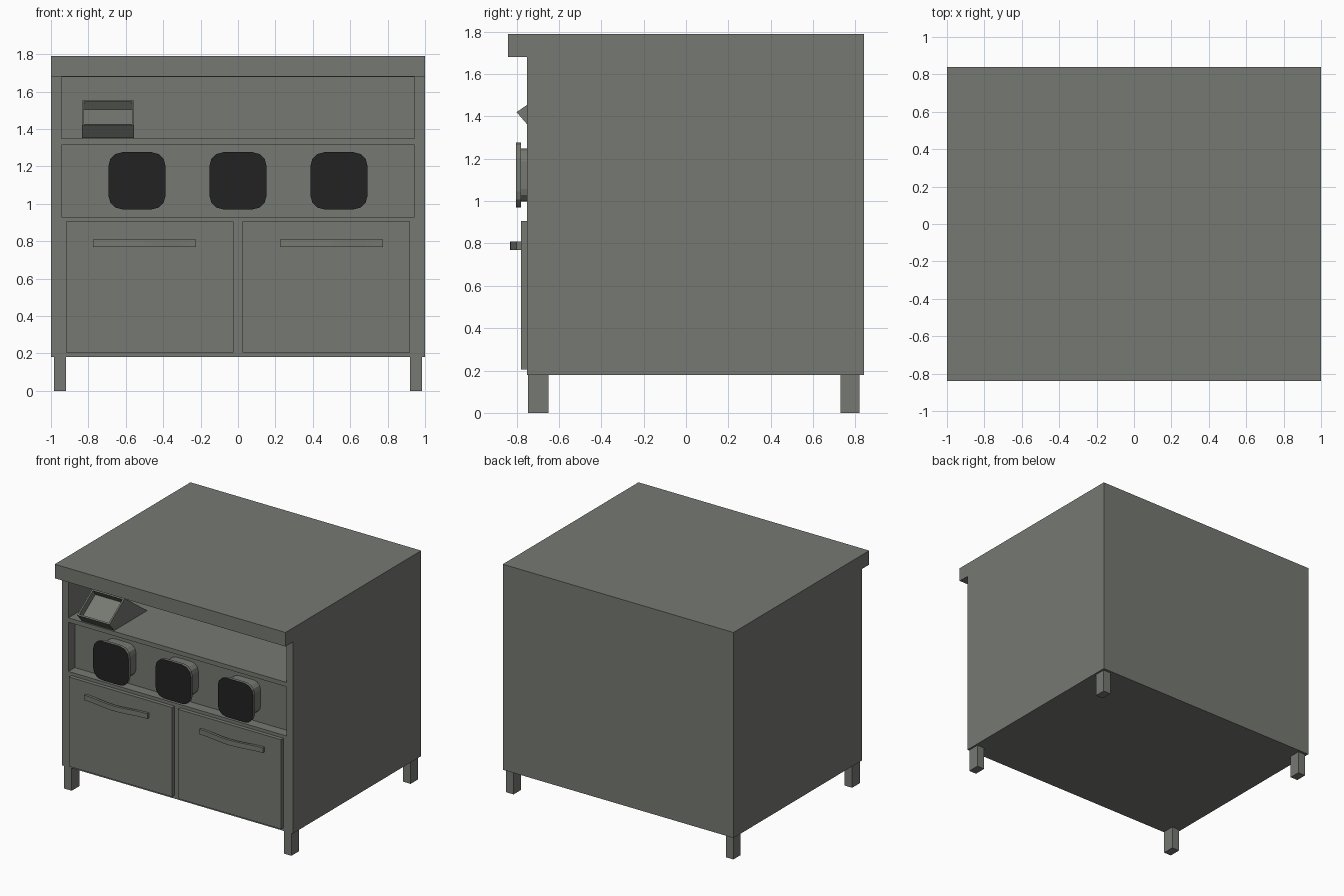
import bpy, bmesh, math
from mathutils import Vector

if "Cube" in bpy.data.objects:
    bpy.data.objects.remove(bpy.data.objects["Cube"])


def material(name, rgb):
    m = bpy.data.materials.new(name)
    m.diffuse_color = (*rgb, 1)
    m.use_nodes = True
    m.node_tree.nodes["Principled BSDF"].inputs["Base Color"].default_value = m.diffuse_color
    return m


GREY = material("warm grey", (0.181, 0.191, 0.168))
BLACK = material("near black", (0.016, 0.016, 0.016))


def prism(name, pts, offset):
    """Extrude a closed outline of 3D points along an offset vector."""
    bm = bmesh.new()
    face = bm.faces.new([bm.verts.new(p) for p in pts])
    ext = bmesh.ops.extrude_face_region(bm, geom=[face])
    moved = [g for g in ext["geom"] if isinstance(g, bmesh.types.BMVert)]
    bmesh.ops.translate(bm, verts=moved, vec=Vector(offset))
    bmesh.ops.recalc_face_normals(bm, faces=bm.faces[:])
    me = bpy.data.meshes.new(name)
    bm.to_mesh(me)
    bm.free()
    me.materials.append(GREY)
    ob = bpy.data.objects.new(name, me)
    bpy.context.collection.objects.link(ob)
    return ob


def box(name, x0, x1, y0, y1, z0, z1):
    return prism(name, [(x0, y0, z0), (x1, y0, z0), (x1, y1, z0), (x0, y1, z0)], (0, 0, z1 - z0))


def rounded_square(cx, cz, half, r, y, seg=3):
    pts = []
    for i, (sx, sz) in enumerate([(1, 1), (-1, 1), (-1, -1), (1, -1)]):
        for k in range(seg + 1):
            a = math.pi / 2 * (i + k / seg)
            pts.append((cx + sx * (half - r) + r * math.cos(a), y,
                        cz + sz * (half - r) + r * math.sin(a)))
    return pts


# Cabinet body with overhanging top, shelf opening and knob panel recess
body = prism("cabinet_body", [(-1, y, z) for y, z in [
    (-0.75, 0.18), (0.84, 0.18), (0.84, 1.79), (-0.84, 1.79), (-0.84, 1.68), (-0.75, 1.68)]], (2, 0, 0))
cutters = [box("shelf_cutter", -0.945, 0.945, -0.8, 0.78, 1.35, 1.678),
           box("panel_cutter", -0.945, 0.945, -0.8, -0.67, 0.93, 1.315)]
bpy.context.view_layer.objects.active = body
for c in cutters:
    c.hide_render = True
    mod = body.modifiers.new("cut", "BOOLEAN")
    mod.operation = "DIFFERENCE"
    mod.solver = "EXACT"
    mod.object = c
    bpy.ops.object.modifier_apply(modifier=mod.name)
    bpy.data.objects.remove(c)

for side, s in (("left", -1), ("right", 1)):
    # Legs
    for end, y0, y1 in (("front", -0.745, -0.65), ("back", 0.73, 0.82)):
        xs = sorted((s * 0.92, s * 0.985))
        box(f"{end}_{side}_leg", xs[0], xs[1], y0, y1, 0, 0.18)
    # Doors
    xs = sorted((s * 0.025, s * 0.92))
    box(f"{side}_door", xs[0], xs[1], -0.78, -0.75, 0.205, 0.905)
    # Bowed handles
    front, back = [], []
    for i in range(13):
        t = i / 12
        bow = 0.03 * (1 - math.cos(2 * math.pi * t)) / 2
        x = s * 0.5 - 0.275 + 0.55 * t
        front.append((x, -0.80 - bow, 0.77))
        back.append((x, -0.78 - bow, 0.77))
    prism(f"{side}_handle", front + back[::-1], (0, 0, 0.04))

# Knobs: stem and a wider cap with a black front
for i, x in enumerate((-0.54, 0, 0.54)):
    prism(f"knob_stem_{i + 1}", rounded_square(x, 1.123, 0.125, 0.06, -0.78), (0, 0.11, 0))
    cap = prism(f"knob_cap_{i + 1}", rounded_square(x, 1.123, 0.153, 0.075, -0.803), (0, 0.023, 0))
    cap.data.materials.append(BLACK)
    for p in cap.data.polygons:
        if p.normal.y < -0.9:
            p.material_index = 1

# Wedge-shaped unit on the shelf with a recessed sloping face
wedge = prism("shelf_unit", [(-0.835, y, z) for y, z in [
    (-0.80, 1.42), (-0.61, 1.553), (-0.33, 1.351), (-0.74, 1.351)]], (0.28, 0, 0))
bm = bmesh.new()
bm.from_mesh(wedge.data)
face = [f for f in bm.faces if f.normal.y < -0.3 and f.normal.z > 0.3]
bmesh.ops.inset_individual(bm, faces=face, thickness=0.017)
bmesh.ops.inset_individual(bm, faces=face, thickness=0.0005, depth=-0.05)
bm.to_mesh(wedge.data)
bm.free()
